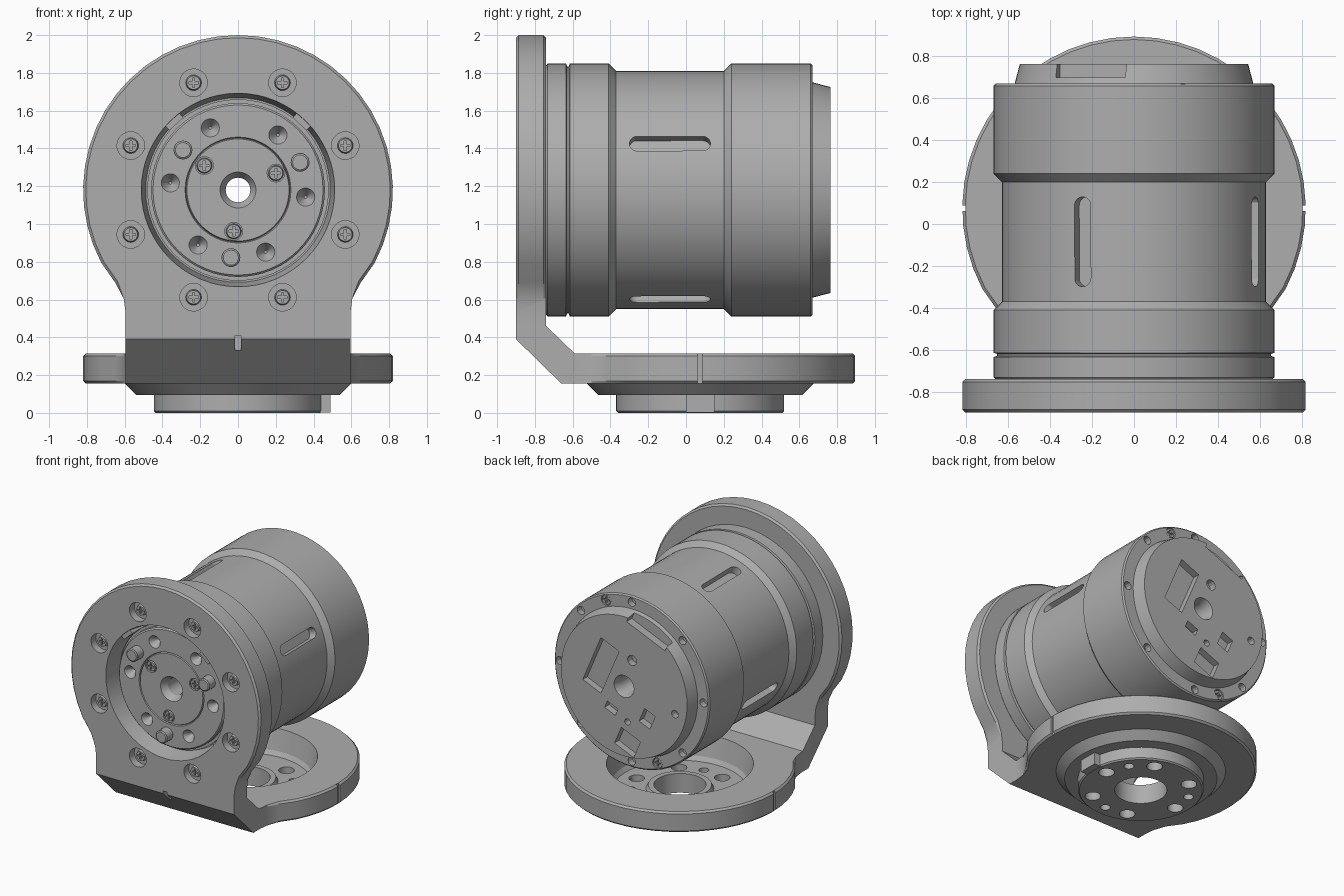
import bpy, bmesh
from math import sin, cos, pi, radians
from mathutils import Matrix, Vector

cube = bpy.data.objects.get("Cube")
if cube:
    bpy.data.objects.remove(cube, do_unlink=True)

grey = bpy.data.materials.new("machined grey")
grey.use_nodes = True
grey.diffuse_color = (0.42, 0.42, 0.42, 1)
grey.node_tree.nodes["Principled BSDF"].inputs["Base Color"].default_value = (0.42, 0.42, 0.42, 1)

AXIS_Z = 1.18      # height of the motor axis
BASE_Y = 0.075     # centre of the base disc
TILT = radians(-23)  # the motor is turned in its mount
TO_Y = Matrix.Rotation(-pi / 2, 4, 'X')


def make(name, bm):
    bmesh.ops.recalc_face_normals(bm, faces=bm.faces)
    mesh = bpy.data.meshes.new(name)
    bm.to_mesh(mesh)
    bm.free()
    mesh.materials.append(grey)
    ob = bpy.data.objects.new(name, mesh)
    bpy.context.collection.objects.link(ob)
    return ob


def activate(ob):
    bpy.ops.object.select_all(action='DESELECT')
    ob.select_set(True)
    bpy.context.view_layer.objects.active = ob


def cut(ob, bm):
    cutter = make("cutter", bm)
    cutter.hide_render = True
    mod = ob.modifiers.new("cut", 'BOOLEAN')
    mod.object, mod.operation, mod.solver = cutter, 'DIFFERENCE', 'EXACT'
    activate(ob)
    bpy.ops.object.modifier_apply(modifier=mod.name)
    bpy.data.objects.remove(cutter, do_unlink=True)


def polar(deg, r, y):
    a = radians(deg)
    return Vector((r * cos(a), y, AXIS_Z + r * sin(a)))


def rod(bm, pos, r, depth, turn=TO_Y, r2=None, n=20):
    bmesh.ops.create_cone(bm, cap_ends=True, segments=n, radius1=r, radius2=r if r2 is None else r2,
                          depth=depth, matrix=Matrix.Translation(pos) @ turn)


def block(bm, pos, size, tilt=0):
    m = Matrix.Translation(pos) @ Matrix.Rotation(tilt, 4, 'Y') @ Matrix.Diagonal((*size, 1))
    bmesh.ops.create_cube(bm, size=1, matrix=m)


def lathe(name, profile, upright=False, n=64):
    # closed ring profile of (radius, distance along the axis)
    bm = bmesh.new()
    rows = []
    for i in range(n):
        c, s = cos(2 * pi * i / n), sin(2 * pi * i / n)
        rows.append([bm.verts.new((r * c, BASE_Y + r * s, h) if upright else (r * c, h, AXIS_Z + r * s))
                     for r, h in profile])
    k = len(profile)
    for i in range(n):
        a, b = rows[i], rows[(i + 1) % n]
        for j in range(k):
            bm.faces.new((a[j], a[(j + 1) % k], b[(j + 1) % k], b[j]))
    return make(name, bm)


def slab(name, neck, place):
    # round plate with a straight neck, outer rims chamfered
    pts = [(0.82 * cos(a), 0.82 * sin(a)) for a in
           (radians(-28 + 236 * i / 32) for i in range(33))]
    side = [(0.65, -0.49), (0.605, -0.575), (0.595, -0.65), (0.595, -neck)]
    pts += [(-x, y) for x, y in side] + side[::-1]
    bm = bmesh.new()
    face = bm.faces.new([bm.verts.new((x, y, 0)) for x, y in pts])
    new = bmesh.ops.extrude_face_region(bm, geom=[face])["geom"]
    bmesh.ops.translate(bm, verts=[v for v in new if isinstance(v, bmesh.types.BMVert)], vec=(0, 0, 0.16))
    rims = [e for e in bm.edges if abs(e.verts[0].co.z - e.verts[1].co.z) < 0.01
            and min(v.co.y for v in e.verts) > -0.6]
    bmesh.ops.bevel(bm, geom=rims, offset=0.014, segments=1, affect='EDGES')
    bmesh.ops.transform(bm, matrix=place, verts=bm.verts)
    return make(name, bm)


# Upright plate with the motor bore and eight counterbores
PLATE_SCREWS = [22.5 + 45 * i for i in range(8)]
plate = slab("mounting_plate", 0.72, Matrix.Translation((0, -0.74, AXIS_Z)) @ Matrix.Rotation(pi / 2, 4, 'X'))
bm = bmesh.new()
rod(bm, (0, -0.82, AXIS_Z), 0.515, 0.2, r2=0.485, n=64)
for d in PLATE_SCREWS:
    rod(bm, polar(d, 0.615, -0.9), 0.073, 0.12)
cut(plate, bm)

# Keys in the upper part of the bore
bm = bmesh.new()
for d in (47, 133):
    block(bm, polar(d, 0.5, -0.82), (0.1, 0.14, 0.045), radians(90 - d))
make("bore_keys", bm)

# Base disc with its pocket and edge marks
base = slab("base_disc", 0.665, Matrix.Translation((0, BASE_Y, 0.155)))
bm = bmesh.new()
rod(bm, (0, BASE_Y, 0.24), 0.48, 0.24, Matrix(), 0.53, 64)
for s in (1, -1):
    block(bm, (0.82 * s, BASE_Y, 0.24), (0.03, 0.026, 0.3))
cut(base, bm)

# Slanted bend that joins both plates
bm = bmesh.new()
section = [(-0.9, 0.46), (-0.9, 0.39), (-0.66, 0.155), (-0.59, 0.155), (-0.59, 0.315), (-0.74, 0.46)]
face = bm.faces.new([bm.verts.new((-0.595, y, z)) for y, z in section])
new = bmesh.ops.extrude_face_region(bm, geom=[face])["geom"]
bmesh.ops.translate(bm, verts=[v for v in new if isinstance(v, bmesh.types.BMVert)], vec=(1.19, 0, 0))
bend = make("bracket_bend", bm)
bm = bmesh.new()
block(bm, (0, -0.87, 0.37), (0.034, 0.1, 0.08))
cut(bend, bm)

# Flange under the base
flange = lathe("base_flange", [
    (0.185, 0), (0.435, 0), (0.445, 0.01), (0.445, 0.095), (0.54, 0.095), (0.6, 0.155), (0.6, 0.165),
    (0.5, 0.165), (0.47, 0.12), (0.24, 0.12), (0.225, 0.15), (0.185, 0.15)], upright=True)
bm = bmesh.new()
for i in range(9):
    a = radians(6 + 60 * i if i < 6 else 36 + 120 * i)
    rod(bm, (0.35 * cos(a), BASE_Y + 0.35 * sin(a), 0.06), 0.056 if i < 6 else 0.036, 0.3, Matrix())
cut(flange, bm)
bm = bmesh.new()
block(bm, (0.445, BASE_Y, 0.05), (0.09, 0.15, 0.096))
make("flange_key", bm)

# Motor housing
motor = lathe("motor_housing", [
    (0.065, -0.742), (0.66, -0.742), (0.67, -0.732), (0.67, -0.635), (0.655, -0.63), (0.655, -0.62),
    (0.67, -0.615), (0.67, -0.41), (0.63, -0.37), (0.63, 0.2), (0.67, 0.24), (0.67, 0.66), (0.66, 0.67),
    (0.57, 0.67), (0.545, 0.765), (0.085, 0.765), (0.065, 0.7)])
bm = bmesh.new()
# side slots
for d in (23, 113, 203, 293):
    part = bmesh.new()
    bmesh.ops.create_cone(part, cap_ends=True, segments=18, radius1=0.0425, radius2=0.0425, depth=0.1,
                          matrix=Matrix.Rotation(pi / 18, 4, 'Z'))
    for v in part.verts:
        v.co.y += 0.172 if v.co.y > 0 else -0.172
    part.transform(Matrix.Translation(polar(d, 0.62, -0.085)) @ Matrix.Rotation(radians(90 - d), 4, 'Y'))
    temp = bpy.data.meshes.new("slot")
    part.to_mesh(temp)
    part.free()
    bm.from_mesh(temp)
    bpy.data.meshes.remove(temp)
# rim holes
for i in range(8):
    rod(bm, polar(45 * i, 0.62, 0.66), 0.032, 0.08, n=12)
for d in (69, 249):
    rod(bm, polar(d, 0.62, 0.66), 0.042, 0.06, n=16)
# connector pockets on the back, as (x, z, width, height)
for x, z, w, h in ((0.2, 0.11, 0.17, 0.4), (0.11, -0.2, 0.1, 0.06), (-0.2, -0.2, 0.1, 0.12),
                   (-0.03, -0.43, 0.18, 0.15)):
    block(bm, (x, 0.76, AXIS_Z + z), (w, 0.1, h), TILT)
for x, z, r in ((-0.07, 0.22, 0.04), (-0.03, -0.27, 0.025), (-0.44, -0.1, 0.03)):
    rod(bm, (x, 0.76, AXIS_Z + z), r, 0.1, n=12)
block(bm, polar(113, 0.57, 0.765), (0.36, 0.13, 0.18), TILT)
cut(motor, bm)

# Output rotor inside the bore
rotor = lathe("output_rotor", [
    (0.065, -0.73), (0.48, -0.73), (0.48, -0.775), (0.46, -0.775), (0.46, -0.81), (0.45, -0.82),
    (0.28, -0.82), (0.275, -0.808), (0.27, -0.82), (0.095, -0.82), (0.065, -0.77)])
bm = bmesh.new()
for i in range(6):
    rod(bm, polar(54 + 60 * i, 0.36, -0.8), 0.062, 0.08, r2=0.008)
for d in (24, 144, 264):
    rod(bm, polar(d, 0.22, -0.82), 0.047, 0.05)
cut(rotor, bm)

# Locating pins
bm = bmesh.new()
for d in (24, 144, 264):
    rod(bm, polar(d, 0.36, -0.835), 0.05, 0.09)
    rod(bm, polar(d, 0.36, -0.885), 0.05, 0.01, r2=0.05)
    rod(bm, polar(d, 0.36, -0.893), 0.04, 0.006, r2=0.048)
make("locating_pins", bm)

# Cross-head screws sharing one mesh
bm = bmesh.new()
rod(bm, (0, 0, 0), 0.036, 0.03, r2=0.042)
screw = make("screw", bm)
for size in ((0.05, 0.03, 0.012), (0.012, 0.03, 0.05)):
    bm = bmesh.new()
    block(bm, (0, -0.015, 0), size)
    cut(screw, bm)
spots = [(polar(d, 0.615, -0.855), 0) for d in PLATE_SCREWS]
spots += [(polar(d, 0.22, -0.806), 0) for d in (24, 144, 264)]
spots += [(polar(d, 0.62, 0.65), pi) for d in (69, 249)]
for i, (pos, turn) in enumerate(spots):
    ob = screw if i == 0 else bpy.data.objects.new("screw", screw.data)
    if i:
        bpy.context.collection.objects.link(ob)
    ob.location, ob.rotation_euler = pos, (0, 0, turn)

# Smooth round faces, keep machined edges crisp
for ob in (plate, base, flange, motor, rotor):
    activate(ob)
    bpy.ops.object.shade_smooth_by_angle(angle=radians(25))
